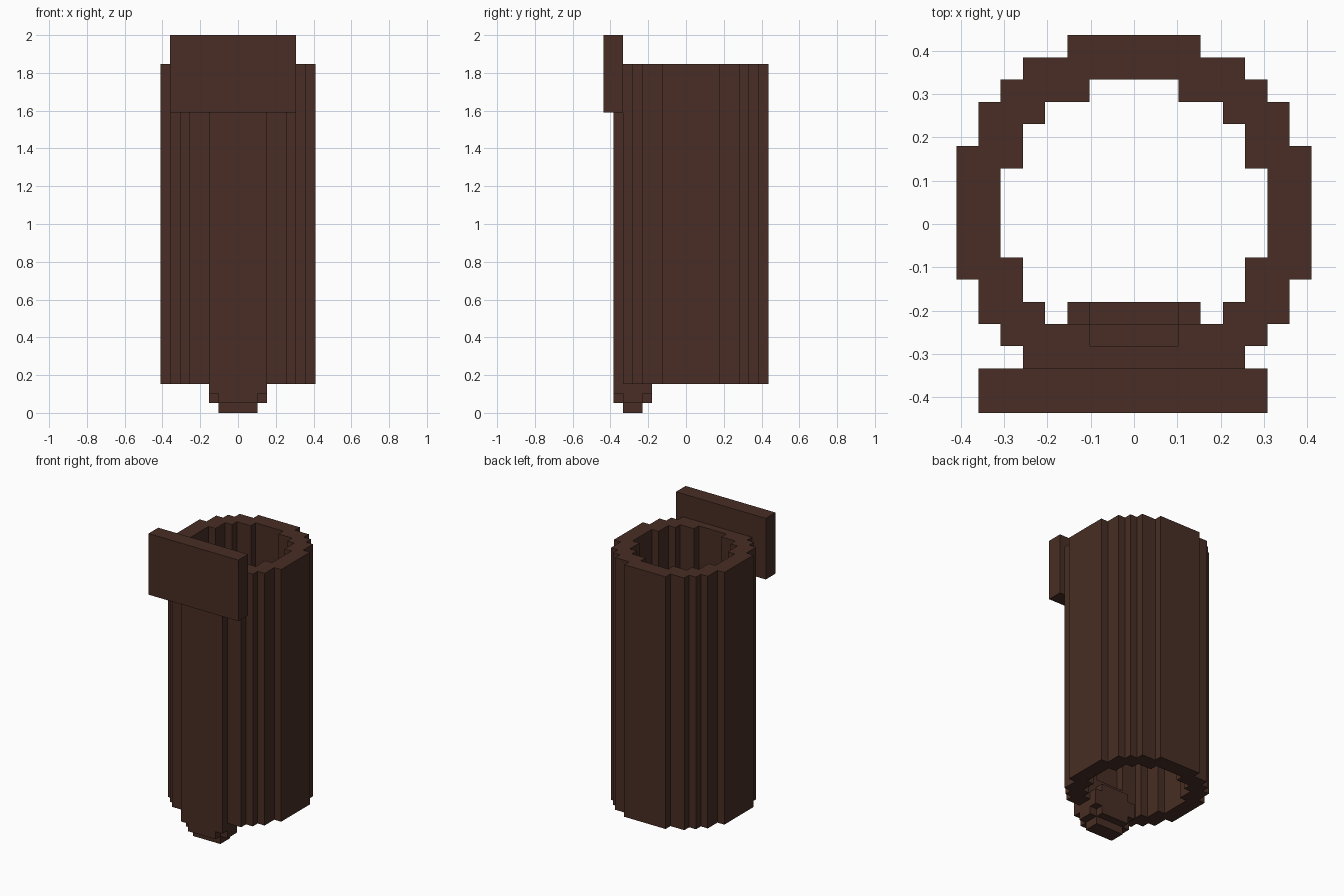
import bpy, bmesh

if "Cube" in bpy.data.objects:
    bpy.data.objects.remove(bpy.data.objects["Cube"])

U = 2 / 39  # size of one block step

brown = bpy.data.materials.new("dark brown")
brown.diffuse_color = (0.065, 0.027, 0.018, 1)
brown.use_nodes = True
brown.node_tree.nodes["Principled BSDF"].inputs["Base Color"].default_value = brown.diffuse_color


def outline(rows, y_end):
    """Stepped outline mirrored in x; rows are (half width, upper y) from back to front."""
    right = []
    for i, (w, y) in enumerate(rows):
        y_next = rows[i + 1][1] if i + 1 < len(rows) else y_end
        right += [(w, y), (w, y_next)]
    return right + [(-x, y) for x, y in reversed(right)]


def add_prism(bm, loops, z0, z1):
    """Extrude one outline, with optional holes, from z0 to z1."""
    edges = []
    for pts in loops:
        vs = [bm.verts.new((x * U, y * U, z0 * U)) for x, y in pts]
        edges += [bm.edges.new((v, vs[i - 1])) for i, v in enumerate(vs)]
    caps = bmesh.ops.triangle_fill(bm, edges=edges, use_beauty=True)["geom"]
    faces = [g for g in caps if isinstance(g, bmesh.types.BMFace)]
    ext = bmesh.ops.extrude_face_region(bm, geom=faces, use_keep_orig=True)["geom"]
    top = [g for g in ext if isinstance(g, bmesh.types.BMVert)]
    bmesh.ops.translate(bm, verts=top, vec=(0, 0, (z1 - z0) * U))


def make(name, prisms):
    bm = bmesh.new()
    for loops, z0, z1 in prisms:
        add_prism(bm, loops, z0, z1)
    bmesh.ops.recalc_face_normals(bm, faces=bm.faces[:])
    me = bpy.data.meshes.new(name)
    bm.to_mesh(me)
    bm.free()
    me.materials.append(brown)
    ob = bpy.data.objects.new(name, me)
    bpy.context.collection.objects.link(ob)
    return ob


# Hollow round tube with stepped walls
outer = outline([(3, 8.5), (5, 7.5), (6, 6.5), (7, 5.5), (8, 3.5),
                 (7, -2.5), (6, -4.5), (5, -5.5), (3, -6.5)], -7.5)
inner = outline([(2, 6.5), (4, 5.5), (5, 4.5), (6, 2.5),
                 (5, -1.5), (4, -3.5), (2, -4.5)], -5.5)
make("tube", [([outer, inner], 3, 36)])

# Rounded knob at the lower front: layers narrow towards top and bottom
small = outline([(2, -4.5)], -6.5)
cross = outline([(2, -3.5), (3, -4.5), (2, -6.5)], -7.5)
full = outline([(3, -3.5)], -7.5)
make("bottom_knob", [([small], 0, 1), ([cross], 1, 2), ([full], 2, 4),
                     ([cross], 4, 5), ([small], 5, 6)])

# Flat plate at the upper front, slightly off centre
plate = [(-7, -8.5), (6, -8.5), (6, -6.5), (-7, -6.5)]
make("front_plate", [([plate], 31, 39)])
